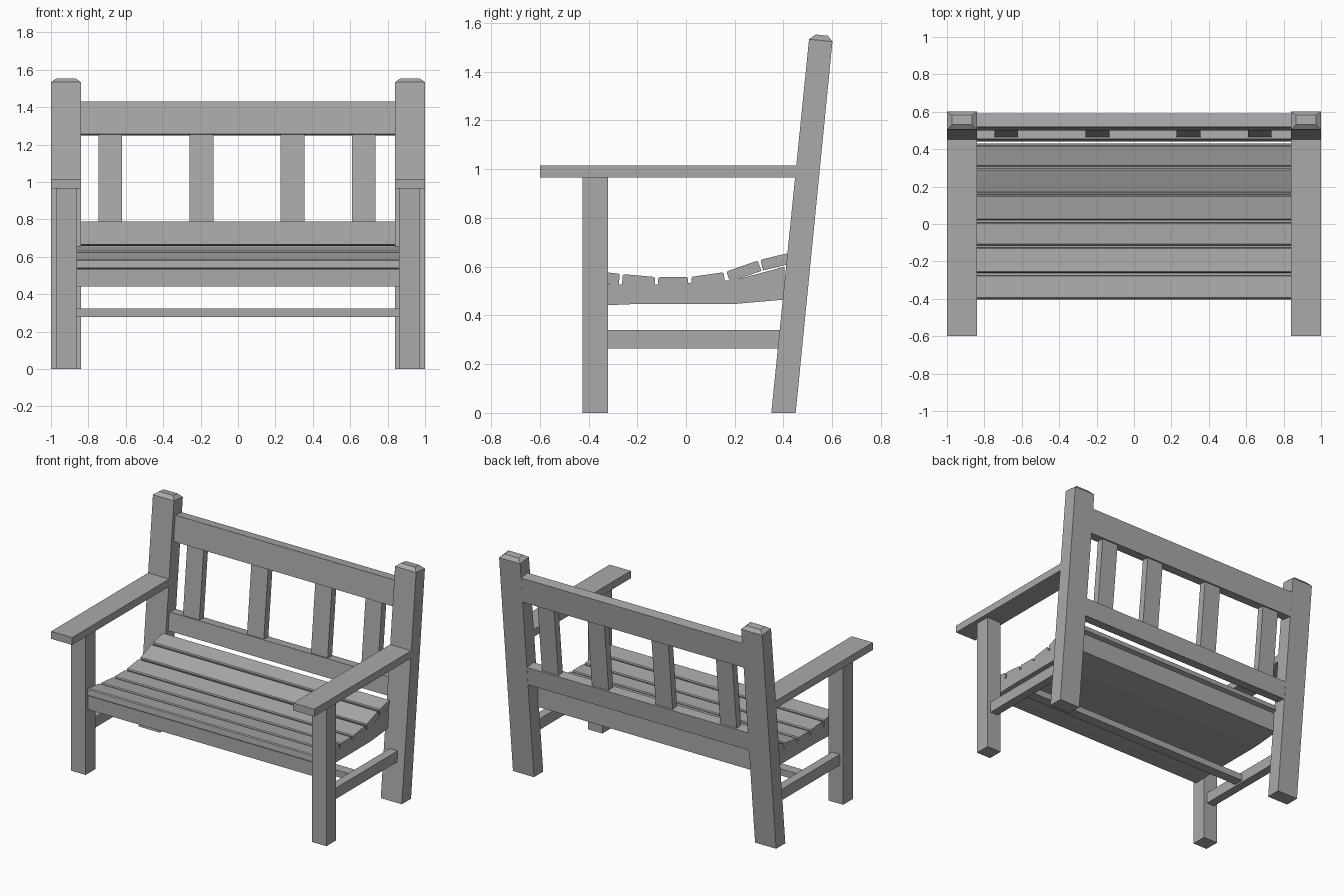
import bpy
import bmesh
from mathutils import Vector

cube = bpy.data.objects.get("Cube")
if cube:
    bpy.data.objects.remove(cube, do_unlink=True)

grey = bpy.data.materials.new("plain_grey")
grey.use_nodes = True
GREY = (0.4, 0.4, 0.4, 1)
grey.diffuse_color = GREY
grey.node_tree.nodes["Principled BSDF"].inputs["Base Color"].default_value = GREY


def finish(name, bm):
    bmesh.ops.recalc_face_normals(bm, faces=bm.faces)
    mesh = bpy.data.meshes.new(name)
    bm.to_mesh(mesh)
    bm.free()
    mesh.materials.append(grey)
    obj = bpy.data.objects.new(name, mesh)
    bpy.context.collection.objects.link(obj)
    return obj


def prism(name, profile, x0, x1):
    """Extrude a side (y, z) profile across the width."""
    bm = bmesh.new()
    face = bm.faces.new([bm.verts.new((x0, y, z)) for y, z in profile])
    ext = bmesh.ops.extrude_face_region(bm, geom=[face])["geom"]
    bmesh.ops.translate(bm, vec=(x1 - x0, 0, 0),
                        verts=[v for v in ext if isinstance(v, bmesh.types.BMVert)])
    return finish(name, bm)


def box(name, x0, x1, y0, y1, z0, z1):
    return prism(name, [(y0, z0), (y1, z0), (y1, z1), (y0, z1)], x0, x1)


LEAN = 0.101


def leaning(t, d):
    """Point at height t on the back's front plane, d behind it."""
    return (0.35 + LEAN * t + d, t - LEAN * d)


def leaning_box(name, x0, x1, t0, t1, d0, d1):
    corners = [(t0, d0), (t0, d1), (t1, d1), (t1, d0)]
    return prism(name, [leaning(t, d) for t, d in corners], x0, x1)


def back_leg(name, x0, x1):
    # leaning post with a flat foot and a chamfered cap
    bm = bmesh.new()
    top = 1.533
    rings = [
        (x0, x1, (0.35, 0), (0.45, 0)),
        (x0, x1, leaning(top, 0), leaning(top, 0.096)),
        (x0 + 0.027, x1 - 0.027, leaning(top + 0.022, 0.025), leaning(top + 0.022, 0.075)),
    ]
    loops = []
    for a, b, front, back in rings:
        loops.append([bm.verts.new(Vector((x, *p))) for x, p in
                      ((a, front), (b, front), (b, back), (a, back))])
    for low, high in zip(loops, loops[1:]):
        for i in range(4):
            j = (i + 1) % 4
            bm.faces.new((low[i], low[j], high[j], high[i]))
    bm.faces.new(loops[0])
    bm.faces.new(loops[-1])
    return finish(name, bm)


# Both ends: legs, arms and side stretchers
for side, s in (("left", 1), ("right", -1)):
    def span(a, b):
        return sorted((s * a, s * b))
    back_leg("back_leg_" + side, *span(0.84, 1.0))
    box("front_leg_" + side, *span(0.86, 0.97), -0.425, -0.32, 0, 0.968)
    prism("armrest_" + side, [(-0.6, 0.965), (0.46, 0.965), (0.46, 1.016), (-0.6, 1.016)],
          *span(0.84, 1.0))
    box("side_stretcher_" + side, *span(0.885, 0.945), -0.33, 0.4, 0.265, 0.34)

# Cross stretcher between the side stretchers
box("cross_stretcher", -0.89, 0.89, -0.035, 0.035, 0.277, 0.322)

# Seat base with a dished top
prism("seat_base", [(-0.4, 0.44), (-0.32, 0.442), (-0.2, 0.447), (0.2, 0.447), (0.405, 0.465),
                    (0.405, 0.6), (0.33, 0.58), (0.2, 0.545), (0, 0.533), (-0.2, 0.522),
                    (-0.4, 0.535)], -0.86, 0.86)

# Seat slats following the dished curve, with chamfered upper edges
curve = [Vector(p) for p in ((-0.4, 0.585), (-0.265, 0.57), (-0.12, 0.557), (0.015, 0.557),
                             (0.16, 0.578), (0.3, 0.627), (0.425, 0.657))]
for i, (a, b) in enumerate(zip(curve, curve[1:])):
    along = (b - a).normalized()
    down = Vector((along.y, -along.x))
    a = a + along * (0.006 if i else 0)
    b = b - along * 0.006
    c = 0.006
    profile = [a + along * c, b - along * c, b + down * c,
               b + down * 0.045, a + down * 0.045, a + down * c]
    prism("seat_slat_%d" % (i + 1), profile, -0.86, 0.86)

# Backrest rails and uprights
leaning_box("lower_back_rail", -0.85, 0.85, 0.668, 0.792, 0.024, 0.096)
leaning_box("top_back_rail", -0.85, 0.85, 1.258, 1.432, 0.024, 0.096)
for i, (x0, x1) in enumerate(((-0.745, -0.62), (-0.258, -0.13), (0.228, 0.355), (0.61, 0.735))):
    leaning_box("back_upright_%d" % (i + 1), x0, x1, 0.78, 1.27, 0.036, 0.084)
